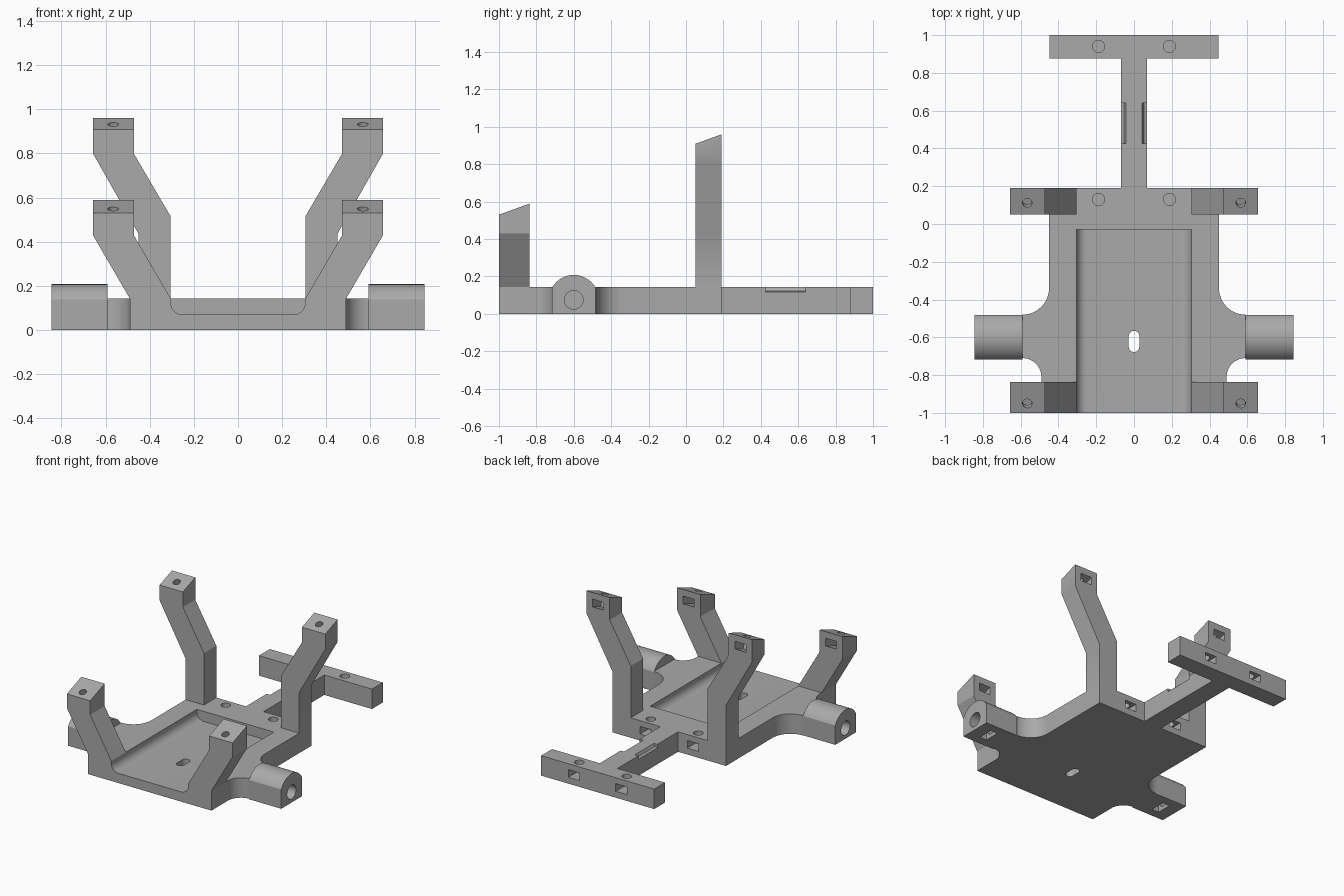
import bpy, bmesh
from math import sin, cos, pi, radians, asin
from mathutils import Matrix, Vector

cube = bpy.data.objects.get("Cube")
if cube:
    bpy.data.objects.remove(cube, do_unlink=True)

grey = bpy.data.materials.new("grey plastic")
grey.use_nodes = True
COLOR = (0.40, 0.40, 0.40, 1)
grey.diffuse_color = COLOR
grey.node_tree.nodes["Principled BSDF"].inputs["Base Color"].default_value = COLOR

T = 0.143            # plate thickness
TILT = radians(20)   # slope of the post tops


def arc(cx, cy, r, a0, a1, n=12):
    """Points along an arc, angles in degrees."""
    return [(cx + r * cos(radians(a0 + (a1 - a0) * i / n)),
             cy + r * sin(radians(a0 + (a1 - a0) * i / n))) for i in range(n + 1)]


def prism(name, pts, axis, a, b):
    """Extrude a closed 2D profile along an axis from a to b."""
    place = {"x": lambda p, q, t: (t, p, q),
             "y": lambda p, q, t: (p, t, q),
             "z": lambda p, q, t: (p, q, t)}[axis]
    bm = bmesh.new()
    face = bm.faces.new([bm.verts.new(place(p, q, a)) for p, q in pts])
    moved = bmesh.ops.extrude_face_region(bm, geom=[face])["geom"]
    shift = Vector(place(0, 0, b - a))
    bmesh.ops.translate(bm, vec=shift, verts=[g for g in moved if isinstance(g, bmesh.types.BMVert)])
    bmesh.ops.recalc_face_normals(bm, faces=bm.faces)
    me = bpy.data.meshes.new(name)
    bm.to_mesh(me)
    bm.free()
    me.materials.append(grey)
    ob = bpy.data.objects.new(name, me)
    bpy.context.collection.objects.link(ob)
    return ob


def box(x, y, z, w, d, h, tilt=0):
    ob = prism("pocket", [(-w/2, -d/2), (w/2, -d/2), (w/2, d/2), (-w/2, d/2)], "z", -h/2, h/2)
    ob.data.transform(Matrix.Translation((x, y, z)) @ Matrix.Rotation(tilt, 4, "X"))
    return ob


def drill(x, y, z, r, depth, tilt=0):
    """Round hole sunk below the given surface point."""
    ob = prism("drill", arc(0, 0, r, 0, 345, 23), "z", -depth, 0.05)
    ob.data.transform(Matrix.Translation((x, y, z)) @ Matrix.Rotation(tilt, 4, "X"))
    return ob


def cut(ob, cutters, operation="DIFFERENCE"):
    """Apply a boolean for each cutter, then discard the cutters."""
    for c in cutters:
        m = ob.modifiers.new("cut", "BOOLEAN")
        m.operation, m.solver, m.object = operation, "EXACT", c
    bpy.context.view_layer.update()
    dg = bpy.context.evaluated_depsgraph_get()
    me = bpy.data.meshes.new_from_object(ob.evaluated_get(dg))
    ob.modifiers.clear()
    ob.data = me
    for c in cutters:
        bpy.data.objects.remove(c, do_unlink=True)


def mirrored(half):
    return half + [(-x, y) for x, y in reversed(half)]


# Flat chassis with filleted shoulders, rear stem and crossbar
half = [(0.49, -1)] + arc(0.59, -0.81, 0.1, 180, 90) + arc(0.59, -0.34, 0.14, 270, 180)
half += [(0.45, 0.19), (0.07, 0.19), (0.07, 0.877), (0.448, 0.877), (0.448, 1)]
chassis = prism("chassis_plate", mirrored(half), "z", 0, T)

# Tray recess with rounded lower edges, open at the front, and its slot
tray = mirrored(arc(0.25, 0.125, 0.055, 270, 360) + [(0.305, 0.25)])
slot = arc(0, -0.593, 0.028, 0, 180) + arc(0, -0.65, 0.028, 180, 360)
cutters = [prism("tray", tray, "y", -1.1, -0.03), prism("slot", slot, "z", -0.1, 0.2)]
for s in (-1, 1):
    # Screw holes with nut pockets opening to the rear
    for y, back in ((0.13, 0.19), (0.94, 1.0)):
        cutters.append(drill(s * 0.188, y, T, 0.032, 0.06))
        cutters.append(box(s * 0.188, back - 0.04, 0.073, 0.09, 0.11, 0.055))
    # Chamfered notches in the stem edges
    notch = [(s * 0.042, T + 0.001), (s * 0.052, T - 0.02), (s * 0.08, T - 0.028), (s * 0.08, 0.2)]
    cutters.append(prism("notch", notch, "y", 0.425, 0.64))
cut(chassis, cutters)

# Axle boss profile: flat base, vertical sides, round crown
AY, HALF_W, R, AZ = -0.6, 0.117, 0.133, 0.075
rise = asin((R**2 - HALF_W**2) ** 0.5 / R) * 180 / pi
boss = [(AY - HALF_W, 0), (AY + HALF_W, 0)] + arc(AY, AZ, R, rise, 180 - rise, 24)

parts = [chassis]
for s, side in ((1, "left"), (-1, "right")):
    # Axle boss with a blind bore and a nut pocket underneath
    ob = prism("axle_boss_" + side, boss, "x", s * 0.59, s * 0.845)
    bore = prism("bore", arc(AY, AZ, 0.05, 0, 345, 23), "x", s * 0.64, s * 0.9)
    cut(ob, [bore, box(s * 0.73, AY, 0.04, 0.055, 0.11, 0.14)])
    parts.append(ob)

    # Cranked posts: rear ones rise straight first, front ones lean at once
    rear = [(0.305, T), (0.45, T), (0.45, 0.435), (0.657, 0.8), (0.657, 1.1),
            (0.472, 1.1), (0.472, 0.8), (0.305, 0.515)]
    front = [(0.305, T), (0.49, T), (0.657, 0.43), (0.657, 0.8), (0.472, 0.8), (0.472, 0.43)]
    for name, prof, y0, y1, top, hole_y in (("rear_post_", rear, 0.05, 0.19, 0.96, 0.112),
                                            ("front_post_", front, -1, -0.836, 0.59, -0.95)):
        ob = prism(name + side, [(s * x, z) for x, z in prof], "y", y0, y1)
        slope = sin(TILT) / cos(TILT)
        hole_z = top - (y1 - hole_y) * slope
        # Sloped top, screw hole and rear-facing nut pocket
        above = box(s * 0.565, y1, top, 0.5, 1, 0.5, TILT)
        above.data.transform(Matrix.Translation((0, -0.25 * sin(TILT), 0.25 * cos(TILT))))
        depth = y1 - hole_y + 0.03
        pocket = box(s * 0.565, y1 - depth / 2 + 0.03, 0, 0.09, depth + 0.06, 0.052, TILT)
        pocket.data.transform(Matrix.Translation((0, 0, top - 0.075 - (depth / 2 - 0.03) * slope)))
        cut(ob, [above])
        cut(ob, [drill(s * 0.565, hole_y, hole_z, 0.025, 0.07, TILT), pocket])
        parts.append(ob)

# Smooth the fillets and bores, keep edges crisp
bpy.ops.object.select_all(action="DESELECT")
for ob in parts:
    ob.select_set(True)
bpy.context.view_layer.objects.active = chassis
bpy.ops.object.shade_smooth_by_angle(angle=radians(30))
